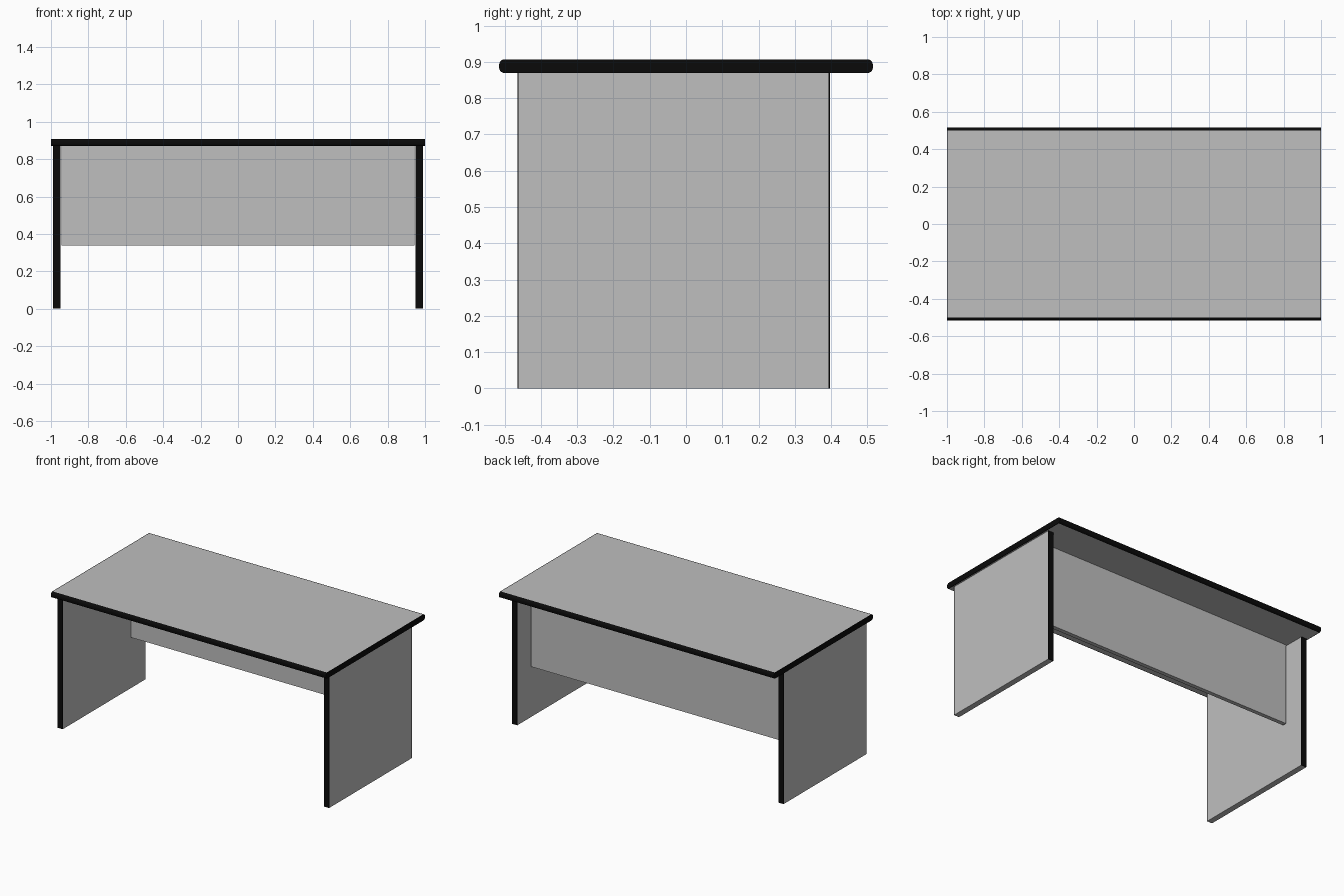
import bpy, bmesh
from math import sin, cos, pi

cube = bpy.data.objects.get("Cube")
if cube:
    bpy.data.objects.remove(cube, do_unlink=True)


def make_material(name, level):
    mat = bpy.data.materials.new(name)
    mat.use_nodes = True
    colour = (level, level, level, 1)
    mat.diffuse_color = colour
    mat.node_tree.nodes["Principled BSDF"].inputs["Base Color"].default_value = colour
    return mat


GREY = make_material("light grey laminate", 0.52)
BLACK = make_material("black edging", 0.003)


def add_prism(name, profile, x0, x1, mat):
    """Extrude a closed (y, z) profile along x."""
    bm = bmesh.new()
    cap = bm.faces.new([bm.verts.new((x0, y, z)) for y, z in profile])
    grown = bmesh.ops.extrude_face_region(bm, geom=[cap])["geom"]
    verts = [v for v in grown if isinstance(v, bmesh.types.BMVert)]
    bmesh.ops.translate(bm, verts=verts, vec=(x1 - x0, 0, 0))
    bmesh.ops.recalc_face_normals(bm, faces=bm.faces)
    mesh = bpy.data.meshes.new(name)
    bm.to_mesh(mesh)
    bm.free()
    mesh.materials.append(mat)
    obj = bpy.data.objects.new(name, mesh)
    bpy.context.collection.objects.link(obj)
    return obj


def rect(y0, y1, z0, z1):
    return [(y0, z0), (y1, z0), (y1, z1), (y0, z1)]


def smooth(obj):
    bpy.ops.object.select_all(action='DESELECT')
    obj.select_set(True)
    bpy.context.view_layer.objects.active = obj
    bpy.ops.object.shade_smooth_by_angle()


TOP_Z, UNDER_Z = 0.907, 0.869
DEPTH, RADIUS, BAND = 0.515, 0.015, 0.004
FLAT = DEPTH - RADIUS
LEG_FRONT, LEG_BACK = -0.465, 0.397

# Rounded nose profile, listed from the underside up to the top
nose = []
for z, start in ((UNDER_Z + RADIUS, -pi / 2), (TOP_Z - RADIUS, 0)):
    for i in range(7):
        a = start + i * pi / 12
        nose.append((FLAT + RADIUS * cos(a), z + RADIUS * sin(a)))
mirrored = [(-y, z) for y, z in reversed(nose)]

# Desktop board with rounded front and back edging
add_prism("desktop", rect(-FLAT, FLAT, UNDER_Z, TOP_Z), -1 + BAND, 1 - BAND, GREY)
smooth(add_prism("back_edging", nose, -1 + BAND, 1 - BAND, BLACK))
smooth(add_prism("front_edging", mirrored, -1 + BAND, 1 - BAND, BLACK))

# End edging and panel legs on both sides
for side, s in (("left", 1), ("right", -1)):
    add_prism(side + "_end_edging", nose + mirrored, s * (1 - BAND), s, BLACK)
    inner, outer = s * 0.95, s * 0.988
    add_prism(side + "_leg", rect(LEG_FRONT + BAND, LEG_BACK - BAND, 0, UNDER_Z),
              inner, outer, GREY)
    for end, y in (("front", LEG_FRONT), ("back", LEG_BACK - BAND)):
        add_prism(f"{side}_leg_{end}_edging", rect(y, y + BAND, 0, UNDER_Z),
                  inner, outer, BLACK)

# Modesty panel between the legs
add_prism("modesty_panel", rect(0.237, 0.264, 0.337, UNDER_Z), -0.943, 0.943, GREY)
